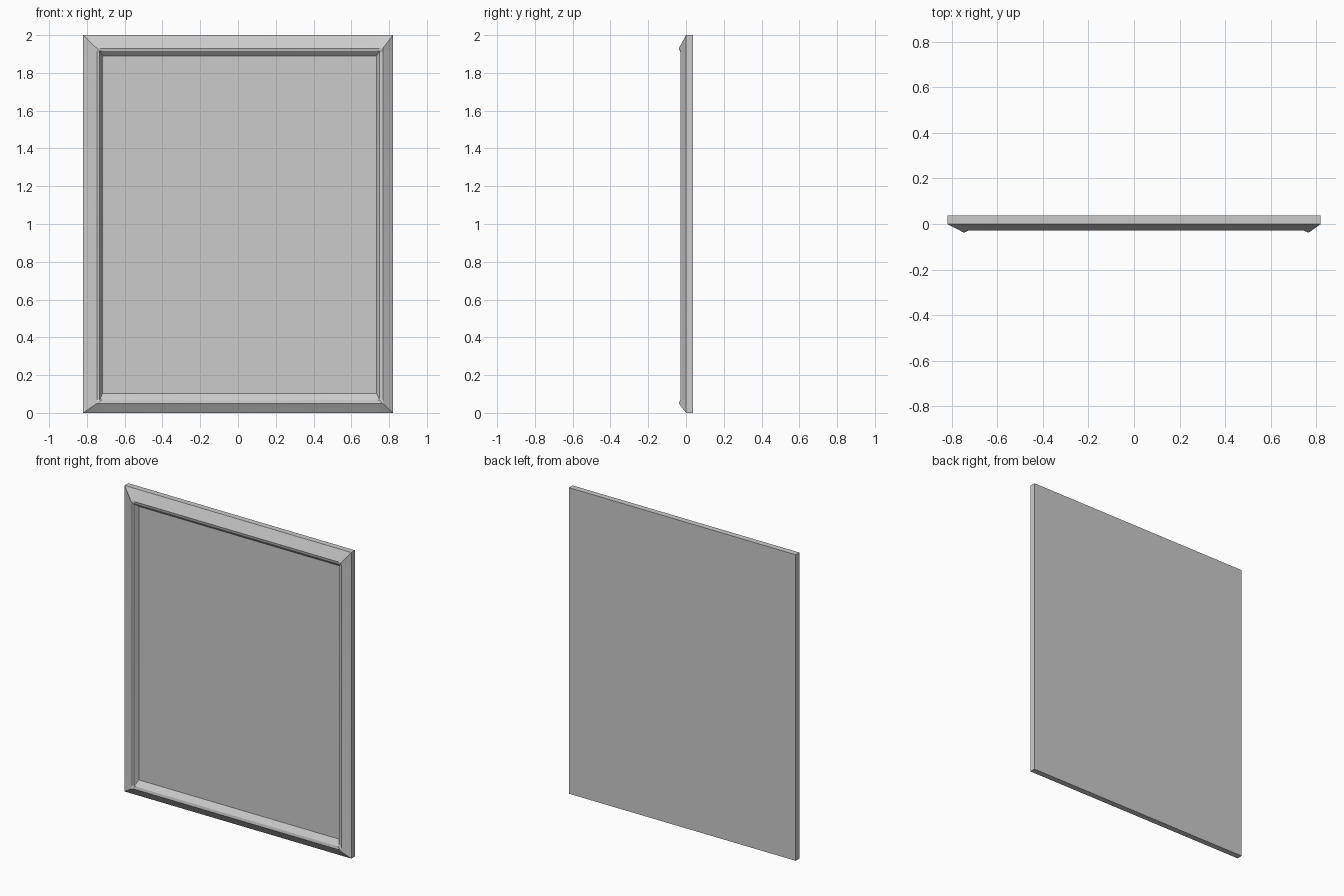
import bpy, bmesh, math

if "Cube" in bpy.data.objects:
    bpy.data.objects.remove(bpy.data.objects["Cube"])

bm = bmesh.new()


def ring(left, right, bottom, top, y_rail, y_corner, d):
    """Rectangular loop with three points per corner, so corners can be raised."""
    corners = [(left, bottom, (0, 1), (1, 0)), (right, bottom, (-1, 0), (0, 1)),
               (right, top, (0, -1), (-1, 0)), (left, top, (1, 0), (0, -1))]
    verts = []
    for x, z, a, b in corners:
        verts.append(bm.verts.new((x + a[0] * d, y_rail, z + a[1] * d)))
        verts.append(bm.verts.new((x, y_corner, z)))
        verts.append(bm.verts.new((x + b[0] * d, y_rail, z + b[1] * d)))
    return verts


# back edge, front edge, ridge outer, ridge inner, panel edge
rings = [
    ring(-0.82, 0.82, 0.0, 2.0, 0.038, 0.038, 0.09),
    ring(-0.82, 0.82, 0.0, 2.0, 0.0, 0.0, 0.09),
    ring(-0.747, 0.767, 0.05, 1.93, -0.029, -0.038, 0.016),
    ring(-0.732, 0.75, 0.068, 1.916, -0.026, -0.029, 0.012),
    ring(-0.717, 0.733, 0.103, 1.89, 0.0, 0.0, 0.012),
]
for a, b in zip(rings, rings[1:]):
    n = len(a)
    for i in range(n):
        j = (i + 1) % n
        bm.faces.new((a[i], a[j], b[j], b[i]))

# flat back and recessed front panel
bm.faces.new(rings[0][::-1])
bm.faces.new(rings[-1])
bmesh.ops.recalc_face_normals(bm, faces=bm.faces[:])

mesh = bpy.data.meshes.new("framed_panel")
bm.to_mesh(mesh)
bm.free()
frame = bpy.data.objects.new("framed_panel", mesh)
bpy.context.collection.objects.link(frame)
bpy.context.view_layer.objects.active = frame
frame.select_set(True)
bpy.ops.object.shade_smooth_by_angle(angle=math.radians(20))
